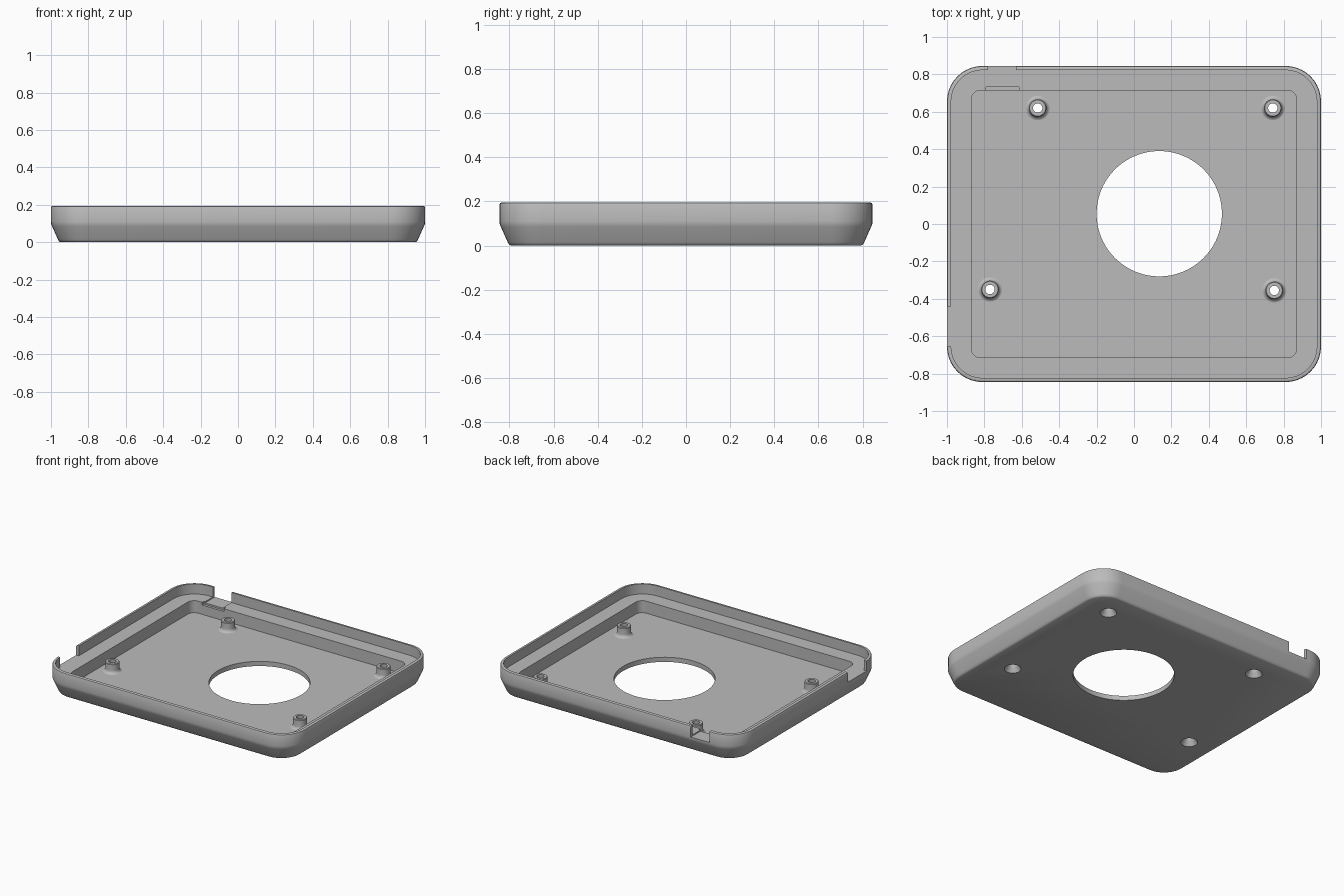
import bpy
import bmesh
from math import cos, sin, pi, radians

old = bpy.data.objects.get("Cube")
if old:
    bpy.data.objects.remove(old)

HX, HY, CORNER = 1.0, 0.845, 0.19
TOP, LEDGE, FLOOR = 0.195, 0.122, 0.034

grey = bpy.data.materials.new("mid grey plastic")
grey.use_nodes = True
grey.diffuse_color = (0.5, 0.5, 0.5, 1)
grey.node_tree.nodes["Principled BSDF"].inputs["Base Color"].default_value = grey.diffuse_color


def finish(bm, name, location=(0, 0, 0)):
    bmesh.ops.recalc_face_normals(bm, faces=bm.faces)
    mesh = bpy.data.meshes.new(name)
    bm.to_mesh(mesh)
    bm.free()
    mesh.materials.append(grey)
    obj = bpy.data.objects.new(name, mesh)
    obj.location = location
    bpy.context.collection.objects.link(obj)
    return obj


def loft(rings, name, location=(0, 0, 0)):
    """Skin a stack of matching closed rings and cap both ends."""
    bm = bmesh.new()
    loops = [[bm.verts.new(p) for p in ring] for ring in rings]
    n = len(loops[0])
    for a, b in zip(loops, loops[1:]):
        for i in range(n):
            j = (i + 1) % n
            bm.faces.new((a[i], a[j], b[j], b[i]))
    bm.faces.new(loops[0])
    bm.faces.new(loops[-1])
    return finish(bm, name, location)


def rounded_rect(inset, z, radius=None, steps=10):
    r = CORNER - inset if radius is None else radius
    points = []
    for k, (sx, sy) in enumerate(((1, 1), (-1, 1), (-1, -1), (1, -1))):
        cx, cy = sx * (HX - inset - r), sy * (HY - inset - r)
        for i in range(steps + 1):
            a = (k + i / steps) * pi / 2
            points.append((cx + r * cos(a), cy + r * sin(a), z))
    return points


def circle(r, z, n=40):
    return [(r * cos(2 * pi * i / n), r * sin(2 * pi * i / n), z) for i in range(n)]


def lathe(profile, name, location=(0, 0, 0), n=40):
    return loft([circle(r, z, n) for r, z in profile], name, location)


def box(x0, x1, y0, y1, z0, name):
    z1 = TOP + 0.1
    return loft([[(x0, y0, z), (x1, y0, z), (x1, y1, z), (x0, y1, z)] for z in (z0, z1)], name)


def cut(target, cutters):
    bpy.context.view_layer.objects.active = target
    for cutter in cutters:
        mod = target.modifiers.new(cutter.name, "BOOLEAN")
        mod.operation = "DIFFERENCE"
        mod.solver = "EXACT"
        mod.object = cutter
        bpy.ops.object.modifier_apply(modifier=mod.name)


def smooth(obj):
    bpy.ops.object.select_all(action="DESELECT")
    obj.select_set(True)
    bpy.context.view_layer.objects.active = obj
    bpy.ops.object.shade_smooth_by_angle(angle=radians(32))


# Tray: tapered outer wall, thin lip, ledge and sunken floor
outer = [(0.052, 0), (0.044, 0.004), (0.037, 0.015), (0.006, 0.085), (0.001, 0.097), (0, 0.11),
         (0, TOP - 0.01), (0.003, TOP - 0.003), (0.01, TOP), (0.022, TOP), (0.022, LEDGE)]
rings = [rounded_rect(i, z) for i, z in outer]
rings += [rounded_rect(0.13, z, 0.05) for z in (LEDGE, FLOOR)]
tray = loft(rings, "tray")

# Openings: round floor hole, side lip gap, rear cable slot with wider inner step
cutters = [
    lathe([(0.335, -0.1), (0.335, 0.1)], "floor_hole_cutter", (0.135, 0.055, 0), 96),
    box(-1.1, -0.96, -0.655, -0.44, LEDGE, "side_gap_cutter"),
    box(-0.78, -0.63, 0.725, 0.95, LEDGE - 0.008, "rear_slot_cutter"),
    box(-0.79, -0.615, 0.7, 0.733, LEDGE - 0.02, "rear_step_cutter"),
]

# Screw posts with flared feet, drilled through and countersunk from below
posts, drills = [], []
flare = [(0.047 + 0.025 * (1 - sin(a)), FLOOR - 0.001 + 0.025 * (1 - cos(a)))
         for a in (i * pi / 12 for i in range(7))]
post_profile = [(0.072, 0.02)] + flare + [(0.047, 0.1), (0.043, 0.105)]
drill_profile = [(0.062, -0.01), (0.056, 0), (0.025, 0.05), (0.025, 0.2)]
places = {"rear_right": (-0.515, 0.62), "rear_left": (0.742, 0.62),
          "front_right": (-0.77, -0.35), "front_left": (0.75, -0.355)}
for label, (x, y) in places.items():
    post = lathe(post_profile, label + "_post", (x, y, 0))
    drill = lathe(drill_profile, label + "_drill", (x, y, 0))
    posts.append(post)
    drills.append(drill)

bpy.context.view_layer.update()
cut(tray, cutters + drills)
for post, drill in zip(posts, drills):
    cut(post, [drill])
for part in [tray] + posts:
    smooth(part)

# Cutters are only construction helpers
for helper in cutters + drills:
    bpy.data.objects.remove(helper)
